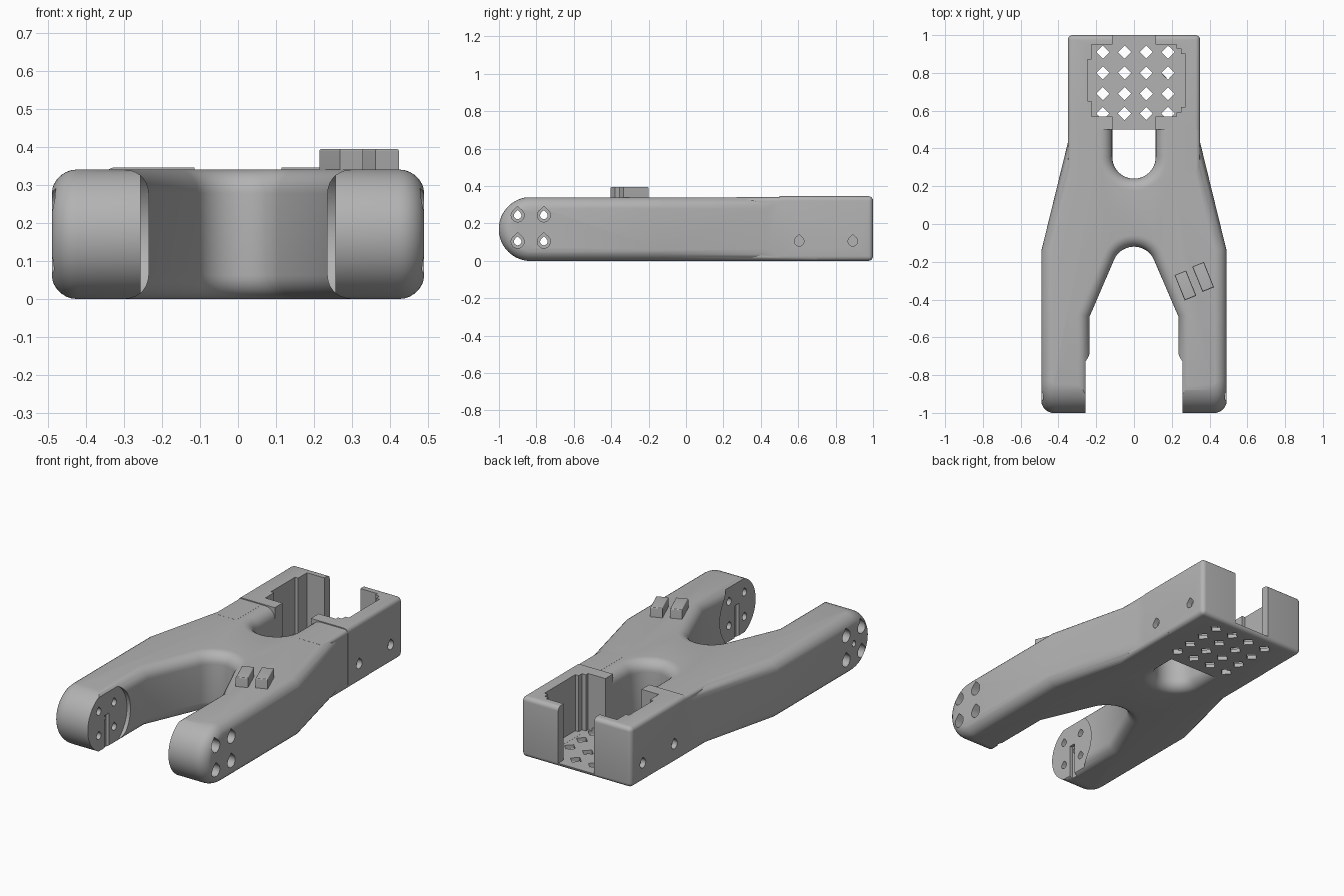
import bpy, bmesh, math
from mathutils import Vector

if "Cube" in bpy.data.objects:
    bpy.data.objects.remove(bpy.data.objects["Cube"])

grey = bpy.data.materials.new("matte grey")
grey.diffuse_color = (0.45, 0.45, 0.45, 1)
grey.use_nodes = True
grey.node_tree.nodes["Principled BSDF"].inputs["Base Color"].default_value = grey.diffuse_color


def arc(cx, cy, r, a0, a1, n):
    return [(cx + r * math.cos(math.radians(a0 + (a1 - a0) * i / n)),
             cy + r * math.sin(math.radians(a0 + (a1 - a0) * i / n))) for i in range(n + 1)]


def inset(pts, d):
    """Move a counter-clockwise outline inwards by d with mitred corners."""
    out = []
    for i, p in enumerate(pts):
        p, a, b = Vector(p), Vector(pts[i - 1]), Vector(pts[(i + 1) % len(pts)])
        e, f = (p - a).normalized(), (b - p).normalized()
        n1, n2 = Vector((-e.y, e.x)), Vector((-f.y, f.x))
        out.append(p + (n1 + n2) * d / (1 + n1.dot(n2)))
    return out


def loft(name, pts, levels, axis="z"):
    """Stack an outline at (position, inset) levels along z, or along x for a yz outline."""
    bm = bmesh.new()
    rings = []
    for t, d in levels:
        q = inset(pts, d) if d else pts
        rings.append([bm.verts.new((u, v, t) if axis == "z" else (t, u, v)) for u, v in q])
    for r, s in zip(rings, rings[1:]):
        for i in range(len(r)):
            j = (i + 1) % len(r)
            bm.faces.new((r[i], r[j], s[j], s[i]))
    bm.faces.new(rings[0][::-1])
    bm.faces.new(rings[-1])
    bmesh.ops.recalc_face_normals(bm, faces=bm.faces)
    me = bpy.data.meshes.new(name)
    bm.to_mesh(me)
    bm.free()
    me.materials.append(grey)
    ob = bpy.data.objects.new(name, me)
    bpy.context.collection.objects.link(ob)
    return ob


def box(name, x0, x1, y0, y1, z0, z1, bevel=0, keep=lambda a, b: True):
    x0, x1 = min(x0, x1), max(x0, x1)
    ob = loft(name, [(x0, y0), (x1, y0), (x1, y1), (x0, y1)], [(z0, 0), (z1, 0)])
    if bevel:
        bm = bmesh.new()
        bm.from_mesh(ob.data)
        es = [e for e in bm.edges if keep(e.verts[0].co, e.verts[1].co)]
        bmesh.ops.bevel(bm, geom=es, offset=bevel, segments=5, profile=0.5, affect="EDGES")
        bm.to_mesh(ob.data)
        bm.free()
    return ob


def rounded(lo, hi, r, n=7):
    """Levels giving quarter-round edges at both ends."""
    q = [(r * (1 - math.sin(k * math.pi / 2 / n)), r * (1 - math.cos(k * math.pi / 2 / n)))
         for k in range(n + 1)]
    low = [(lo + a, b) for a, b in reversed(q)]
    low.sort()
    return low + [(lo + hi - a, b) for a, b in reversed(low)]


def boolean(ob, other, op):
    m = ob.modifiers.new("cut", "BOOLEAN")
    m.operation, m.object, m.solver = op, other, "EXACT"
    bpy.context.view_layer.objects.active = ob
    bpy.ops.object.modifier_apply(modifier=m.name)
    bpy.data.objects.remove(other)


def cut(ob, other):
    boolean(ob, other, "DIFFERENCE")


def teardrop(y, z, r):
    return [(y, z + r * 1.4)] + arc(y, z, r, 135, 405, 14)


# forked body: wide legs in front, slot at the back
right = [(0.49, -1.3), (0.49, -0.14), (0.348, 0.44), (0.348, 0.6), (0.115, 0.6)]
slot = arc(0, 0.355, 0.115, 0, -180, 20)
left = [(-x, y) for x, y in reversed(right)]
crotch = [(-0.235, -1.3), (-0.235, -0.49)] + arc(0, -0.235, 0.115, 157, 23, 20) \
    + [(0.235, -0.49), (0.235, -1.3)]
body = loft("forked_body", right + slot + left + crotch, rounded(0, 0.34, 0.062))

# half-round leg tips
tips = [(1.3, -0.001), (1.3, 0.341)] + arc(-0.83, 0.17, 0.171, 90, 270, 32)
boolean(body, loft("tips", tips, rounded(-0.492, 0.492, 0.07), "x"), "INTERSECT")

# square housing at the back
for s in (-1, 1):
    boolean(body, box("shoulder", s * 0.2, s * 0.349, 0.27, 0.7, 0.0005, 0.3405, 0.02,
                      lambda a, b: abs(a.x) > 0.3 and abs(b.x) > 0.3 and abs(a.y - b.y) > 0.1),
            "UNION")
boolean(body, box("housing", -0.35, 0.35, 0.5, 1, 0, 0.346, 0.025,
                  lambda a, b: a.y > 0.9 or b.y > 0.9), "UNION")

# housing cavity, stepped side grooves and rear gap
cut(body, box("cavity", -0.225, 0.225, 0.57, 0.95, 0.022, 0.5))
cut(body, box("rear_gap", -0.115, 0.115, 0.45, 1.1, 0.022, 0.5))
cut(body, box("left_groove", -0.245, -0.2, 0.65, 0.87, 0.0225, 0.5))
cut(body, box("right_groove", 0.2, 0.25, 0.57 + 0.02, 0.93, 0.0225, 0.5))
cut(body, box("right_deep_groove", 0.2, 0.272, 0.62, 0.9, 0.0225, 0.5))

# diamond vents in the floor
for x in (-0.165, -0.05, 0.065, 0.18):
    for y in (0.585, 0.69, 0.8, 0.91):
        d = 0.035
        cut(body, loft("vent", [(x + d, y), (x, y + d), (x - d, y), (x, y - d)],
                       [(-0.1, 0), (0.04, 0)]))

for s in (-1, 1):
    def side(name, pts, a, b):
        cut(body, loft(name, pts, sorted([(s * a, 0), (s * b, 0)]), "x"))
    # round hub recess, wire channel and bolt holes at each leg tip
    side("hub_recess", arc(-0.83, 0.17, 0.186, 0, 354, 59), 0.15, 0.257)
    side("channel", [(-0.85, -0.1), (-0.81, -0.1), (-0.81, 0.2), (-0.85, 0.2)], 0.2, 0.275)
    for y in (-0.9, -0.76):
        for z in (0.103, 0.243):
            side("bolt_hole", teardrop(y, z, 0.02), 0.2, 0.6)
            side("bolt_head", teardrop(y, z, 0.035), 0.34, 0.6)
    # housing screw holes
    for y in (0.605, 0.892):
        side("screw_hole", teardrop(y, 0.105, 0.026), 0.32, 0.45)
cut(body, loft("axle_hole", teardrop(-0.83, 0.173, 0.016), [(-0.6, 0), (-0.2, 0)], "x"))

# two small tabs on the right leg
tabs = []
for name, x, y in (("inner_tab", 0.272, -0.325), ("outer_tab", 0.366, -0.28)):
    tab = box(name, -0.033, 0.033, -0.072, 0.072, -0.06, 0.055, 0.006,
              lambda a, b: a.z > 0 and b.z > 0)
    tab.location = (x, y, 0.34)
    tab.rotation_euler.z = math.radians(22)
    tabs.append(tab)

# smooth rounded areas, crisp cut edges
bpy.ops.object.select_all(action="DESELECT")
for ob in [body] + tabs:
    ob.select_set(True)
bpy.context.view_layer.objects.active = body
bpy.ops.object.shade_smooth_by_angle(angle=math.radians(30))
